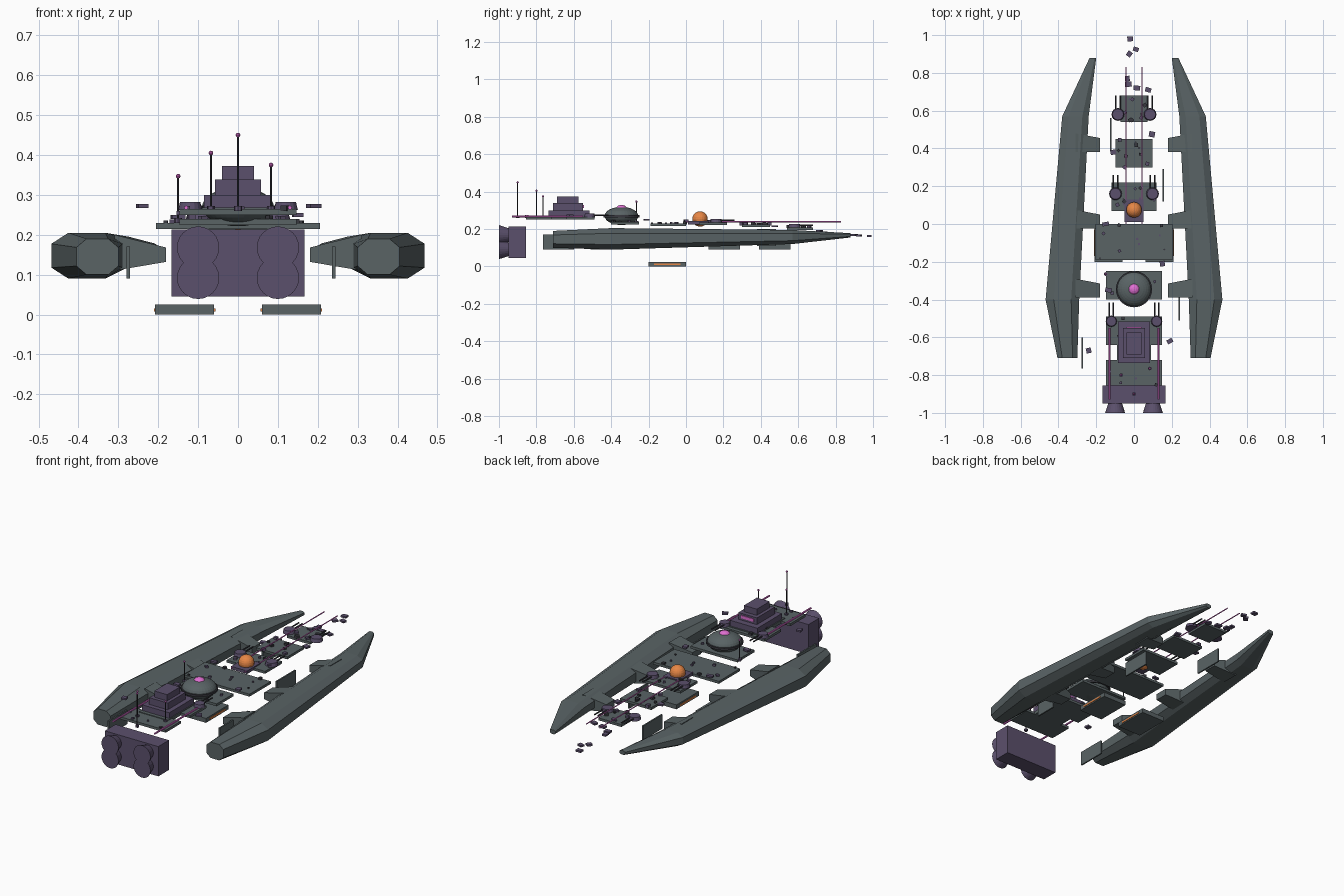
import bpy, bmesh, math, random
from mathutils import Matrix, Vector

cube = bpy.data.objects.get("Cube")
if cube:
    bpy.data.objects.remove(cube, do_unlink=True)
random.seed(4)


def material(name, rgb):
    m = bpy.data.materials.new(name)
    m.use_nodes = True
    m.diffuse_color = (*rgb, 1)
    m.node_tree.nodes["Principled BSDF"].inputs["Base Color"].default_value = (*rgb, 1)
    return m


GREY = material("slate grey", (0.10, 0.125, 0.13))
PURPLE = material("dusk purple", (0.105, 0.08, 0.15))
DARK = material("dark metal", (0.04, 0.04, 0.05))
MAGENTA = material("glow magenta", (0.75, 0.16, 0.65))
ORANGE = material("glow orange", (0.80, 0.24, 0.06))


def finish(bm, name, mat, smooth=False):
    bmesh.ops.recalc_face_normals(bm, faces=bm.faces)
    mesh = bpy.data.meshes.new(name)
    bm.to_mesh(mesh)
    bm.free()
    mesh.materials.append(mat)
    for p in mesh.polygons:
        p.use_smooth = smooth
    ob = bpy.data.objects.new(name, mesh)
    bpy.context.collection.objects.link(ob)
    return ob


def box(name, mat, x, y, z, turn=0):
    """Box from (min, max) ranges, turned about its own upright axis."""
    bm = bmesh.new()
    r = (x, y, z)
    size = Matrix.Diagonal([b - a for a, b in r] + [1])
    mid = Matrix.Translation([(a + b) / 2 for a, b in r])
    bmesh.ops.create_cube(bm, size=1, matrix=mid @ Matrix.Rotation(turn, 4, 'Z') @ size)
    return finish(bm, name, mat)


def rod(name, mat, start, end, r1, r2=None, sides=8):
    bm = bmesh.new()
    a, b = Vector(start), Vector(end)
    spin = (b - a).to_track_quat('Z', 'Y').to_matrix().to_4x4()
    bmesh.ops.create_cone(bm, cap_ends=True, segments=sides, radius1=r1,
                          radius2=r1 if r2 is None else r2, depth=(b - a).length,
                          matrix=Matrix.Translation((a + b) / 2) @ spin)
    return finish(bm, name, mat)


def ball(name, mat, at, r, squash=1, sides=24):
    bm = bmesh.new()
    bmesh.ops.create_uvsphere(bm, u_segments=sides, v_segments=sides // 2, radius=r,
                              matrix=Matrix.Translation(at) @ Matrix.Diagonal((1, 1, squash, 1)))
    return finish(bm, name, mat)


def loft(name, mat, rings):
    """Skin between closed rings and cap both ends."""
    bm = bmesh.new()
    vs = [[bm.verts.new(p) for p in ring] for ring in rings]
    n = len(vs[0])
    for a, b in zip(vs, vs[1:]):
        for i in range(n):
            bm.faces.new((a[i], a[(i + 1) % n], b[(i + 1) % n], b[i]))
    bm.faces.new(vs[0])
    bm.faces.new(vs[-1])
    return finish(bm, name, mat)


def octagon(s, y, x0, x1, z0, z1):
    cx, cz = (x1 - x0) * 0.24, (z1 - z0) * 0.24
    pts = [(x0, z0 + cz), (x0 + cx, z0), (x1 - cx, z0), (x1, z0 + cz),
           (x1, z1 - cz), (x1 - cx, z1), (x0 + cx, z1), (x0, z1 - cz)]
    return [(s * px, y, pz) for px, pz in pts]


# Side hulls, pylons and belly slabs
for s, side in ((1, "left"), (-1, "right")):
    loft(side + "_hull", GREY, [
        octagon(s, -0.71, 0.30, 0.405, 0.10, 0.19),
        octagon(s, -0.40, 0.29, 0.468, 0.09, 0.205),
        octagon(s, 0.57, 0.24, 0.38, 0.12, 0.195),
        octagon(s, 0.88, 0.20, 0.235, 0.155, 0.178)])
    for y in (-0.34, 0.025, 0.43):
        rings = []
        for x, y0, y1, z0, z1 in ((0.31, -0.05, 0.05, 0.11, 0.20),
                                  (0.18, -0.05, 0.025, 0.132, 0.168)):
            rings.append([(s * x, y + y0, z0), (s * x, y + y1, z0),
                          (s * x, y + y1, z1), (s * x, y + y0, z1)])
        loft(side + "_pylon", GREY, rings)
    x0, x1 = sorted((s * 0.06, s * 0.208))
    box(side + "_belly_slab", GREY, (x0, x1), (-0.2, 0), (0, 0.025))
    for x in (x0, x1):
        box(side + "_slab_light", ORANGE, (x - 0.003, x + 0.003), (-0.17, -0.03), (0.007, 0.015))

# Loose upright fins
for x, y0, y1 in ((-0.275, -0.765, -0.6), (-0.122, 0.39, 0.56),
                  (0.155, 0.12, 0.29), (0.24, -0.51, -0.385)):
    box("fin", GREY, (x - 0.004, x + 0.004), (y0, y1), (0.09, 0.17))

# Engine block with flared nozzles
box("engine_block", PURPLE, (-0.167, 0.167), (-0.95, -0.855), (0.045, 0.213))
for x in (-0.1, 0.1):
    for z in (0.092, 0.168):
        rod("nozzle", PURPLE, (x, -1, z), (x, -0.945, z), 0.053, 0.035, 24)

# Central decks: half width, y range, height, greeble count
decks = [(0.147, -0.855, -0.72, 0.250, 4), (0.147, -0.64, -0.49, 0.250, 5),
         (0.147, -0.40, -0.25, 0.225, 5), (0.205, -0.19, 0.0, 0.215, 9),
         (0.12, 0.07, 0.22, 0.222, 8), (0.098, 0.30, 0.45, 0.210, 9),
         (0.072, 0.54, 0.68, 0.195, 9)]
for w, y0, y1, z, count in decks:
    box("deck", GREY, (-w, w), (y0, y1), (z, z + 0.014))
    for i in range(count):
        x, y = random.uniform(-w, w) * 0.9, random.uniform(y0, y1)
        r = random.uniform(0.004, 0.010)
        box("deck_block", random.choice((PURPLE, DARK)), (x - r, x + r), (y - r, y + r),
            (z + 0.01, z + 0.016 + r), random.uniform(0, 1.5))

# Stepped command tower with a lit window
box("tower_deck", GREY, (-0.09, 0.09), (-0.755, -0.51), (0.25, 0.268))
for w, y0, y1, z0, z1 in ((0.085, -0.735, -0.515, 0.268, 0.30),
                          (0.058, -0.71, -0.55, 0.30, 0.338),
                          (0.04, -0.69, -0.575, 0.338, 0.373)):
    box("tower_tier", PURPLE, (-w, w), (y0, y1), (z0, z1))
box("tower_window", MAGENTA, (-0.04, 0.04), (-0.552, -0.546), (0.312, 0.328))

# Saucer with rim and glowing cap
ball("saucer", GREY, (0, -0.345, 0.27), 0.09, 0.54, 32)
rod("saucer_rim", DARK, (0, -0.345, 0.262), (0, -0.345, 0.274), 0.096, sides=32)
ball("saucer_cap", MAGENTA, (0, -0.345, 0.308), 0.03, 0.7, 16)

# Reactor
box("reactor_base", PURPLE, (-0.05, 0.05), (0.01, 0.13), (0.225, 0.242))
ball("reactor_core", ORANGE, (0, 0.075, 0.254), 0.041)

# Twin gun turrets
for tx, ty, z, r in ((0.12, -0.515, 0.262, 0.03), (0.098, 0.16, 0.234, 0.034),
                     (0.085, 0.58, 0.207, 0.034)):
    for x in (-tx, tx):
        rod("turret", PURPLE, (x, ty, z), (x, ty, z + 0.02), r, r * 0.85, 16)
        for dx in (-0.011, 0.011):
            rod("gun_barrel", DARK, (x + dx, ty, z + 0.013), (x + dx, ty + 0.1, z + 0.013), 0.004)

# Glowing rails
for x in (-1, 1):
    rod("bow_rail", MAGENTA, (x * 0.042, 0, 0.239), (x * 0.042, 0.83, 0.239), 0.003)
    rod("stern_rail", MAGENTA, (x * 0.13, -0.93, 0.268), (x * 0.13, -0.55, 0.268), 0.005)

# Antennas
for x, y, z in ((0, -0.9, 0.45), (-0.068, -0.8, 0.405), (0.083, -0.765, 0.375),
                (-0.15, -0.265, 0.347)):
    low = 0.23 if y > -0.5 else 0.26
    rod("antenna", DARK, (x, y, low), (x, y, z), 0.0025)
    rod("antenna_foot", PURPLE, (x, y, low), (x, y, low + 0.012), 0.01)
    ball("antenna_tip", MAGENTA, (x, y, z), 0.006, 1, 8)

# Drifting fragments
for x, y, z in ((-0.02, 0.98, 0.163), (0.01, 0.925, 0.165), (-0.025, 0.9, 0.168),
                (-0.035, 0.77, 0.178), (-0.03, 0.74, 0.182), (0.015, 0.72, 0.19),
                (0.075, 0.71, 0.19), (0.095, 0.475, 0.215), (-0.11, 0.38, 0.22),
                (0.19, -0.62, 0.272), (-0.24, -0.67, 0.272), (-0.15, 0.0, 0.245),
                (-0.135, -0.35, 0.255), (0.15, -0.21, 0.25)):
    a, b = random.uniform(0.012, 0.018), random.uniform(0.010, 0.015)
    box("fragment", PURPLE, (x - a, x + a), (y - b, y + b), (z - 0.005, z + 0.005),
        random.uniform(-0.6, 0.6))
